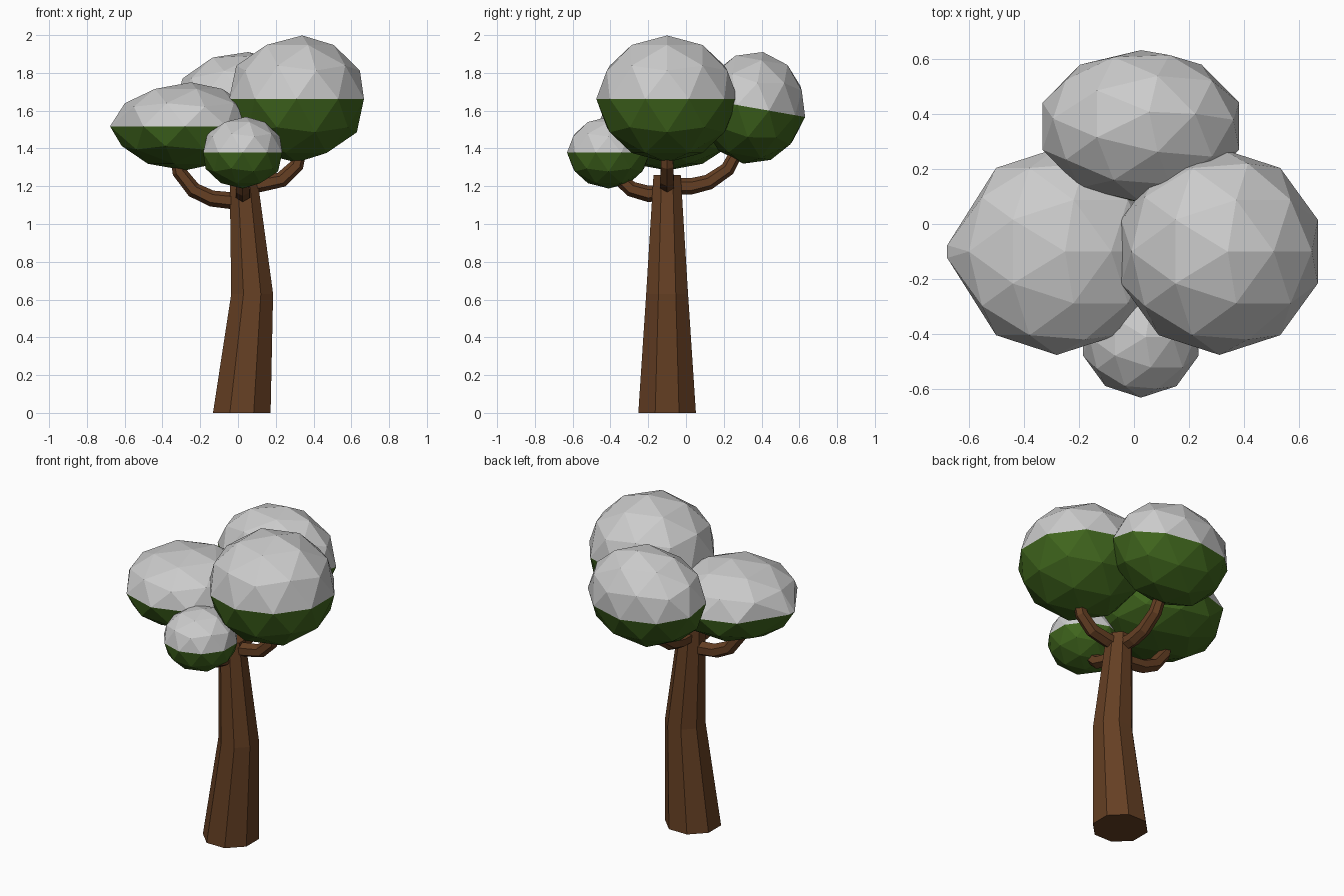
import bpy, bmesh, math
from mathutils import Vector, Matrix, Quaternion, Euler

if "Cube" in bpy.data.objects:
    bpy.data.objects.remove(bpy.data.objects["Cube"])


def material(name, color):
    m = bpy.data.materials.new(name)
    m.diffuse_color = (*color, 1)
    m.use_nodes = True
    m.node_tree.nodes["Principled BSDF"].inputs["Base Color"].default_value = m.diffuse_color
    return m


BARK = material("bark", (0.13, 0.05, 0.017))
LEAF = material("leaf", (0.05, 0.13, 0.012))


def finish(name, bm, mat=None):
    me = bpy.data.meshes.new(name)
    bm.to_mesh(me)
    bm.free()
    ob = bpy.data.objects.new(name, me)
    bpy.context.collection.objects.link(ob)
    if mat:
        me.materials.append(mat)
    return ob


def tube(name, path, radii, sides, level=False):
    """Faceted tube along a path; level keeps its rings horizontal."""
    bm = bmesh.new()
    pts = [Vector(p) for p in path]
    rings = []
    for i, (p, r) in enumerate(zip(pts, radii)):
        tangent = pts[min(i + 1, len(pts) - 1)] - pts[max(i - 1, 0)]
        q = Quaternion() if level else tangent.to_track_quat('Z', 'Y')
        ring = []
        for k in range(sides):
            a = 2 * math.pi * (k + 0.5) / sides
            ring.append(bm.verts.new(p + q @ Vector((r * math.cos(a), r * math.sin(a), 0))))
        rings.append(ring)
    for a, b in zip(rings, rings[1:]):
        for k in range(sides):
            n = (k + 1) % sides
            bm.faces.new((a[k], a[n], b[n], b[k]))
    bm.faces.new(rings[0][::-1])
    bm.faces.new(rings[-1])
    finish(name, bm, BARK)


def half_ball(name, upper, centre, size, tilt, pinch, mat=None):
    """Upper or lower half of a squashed icosphere."""
    bm = bmesh.new()
    bmesh.ops.create_icosphere(bm, subdivisions=2, radius=1)
    gone = [f for f in bm.faces if (f.calc_center_median().z > 0) != upper]
    bmesh.ops.delete(bm, geom=gone, context='FACES')
    for v in bm.verts:
        if v.co.z > 0.98:
            v.co.x += 0.08          # off-centre peak
        if pinch and v.co.x < -0.9 and abs(v.co.z) < 0.1:
            v.co.x, v.co.y = -1.06, v.co.y * 0.2   # pointed outer end
    bm.transform(Matrix.LocRotScale(Vector(centre), Euler((math.radians(tilt), 0, 0)), Vector(size)))
    finish(name, bm, mat)


# Bent trunk
tube("trunk", [(0.02, -0.1, 0), (0.075, -0.1, 0.63), (0.028, -0.1, 1.26)],
     [0.165, 0.12, 0.078], 8, level=True)

# Branches
r = [0.045, 0.043, 0.041, 0.038, 0.034]
tube("branch_left", [(0, -0.1, 1.12), (-0.14, -0.1, 1.135), (-0.235, -0.1, 1.18),
                     (-0.31, -0.1, 1.275), (-0.33, -0.1, 1.4)], r, 6)
tube("branch_right", [(0.03, -0.1, 1.2), (0.13, -0.1, 1.215), (0.23, -0.1, 1.235),
                      (0.31, -0.1, 1.31), (0.335, -0.1, 1.42)], r, 6)
tube("branch_back", [(0.025, -0.08, 1.2), (0.025, 0.03, 1.2), (0.025, 0.12, 1.222),
                     (0.025, 0.22, 1.29), (0.025, 0.28, 1.4)], r, 6)
tube("branch_front", [(0.025, -0.1, 1.165), (0.025, -0.2, 1.16), (0.025, -0.29, 1.185),
                      (0.025, -0.35, 1.24), (0.025, -0.38, 1.32)], r, 6)

# Leaf clumps with snow caps: name, centre, size, tilt, pinch
CLUMPS = [
    ("right", (0.31, -0.1, 1.662), (0.375, 0.375, 0.336), 0, False),
    ("left", (-0.28, -0.1, 1.517), (0.375, 0.375, 0.233), 0, True),
    ("back", (0.025, 0.355, 1.615), (0.375, 0.28, 0.3), -10, False),
    ("front", (0.025, -0.41, 1.378), (0.22, 0.22, 0.19), 0, False),
]
for name, centre, size, tilt, pinch in CLUMPS:
    half_ball("leaves_" + name, False, centre, size, tilt, pinch, LEAF)
    half_ball("snow_" + name, True, centre, size, tilt, pinch)
